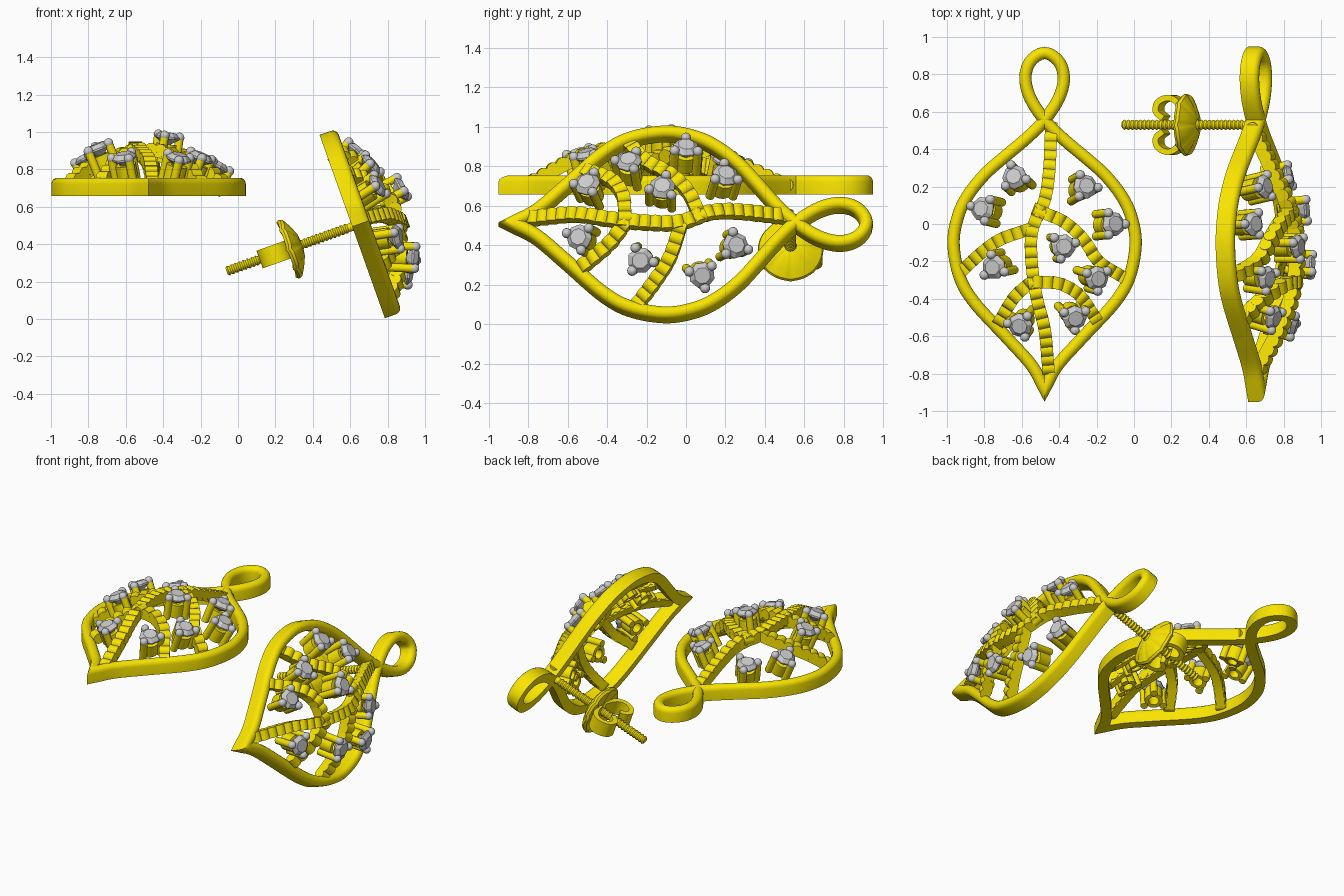
import bpy, bmesh, math
from mathutils import Vector as V, Matrix

if "Cube" in bpy.data.objects:
    bpy.data.objects.remove(bpy.data.objects["Cube"])

gold = bpy.data.materials.new("gold")
gold.diffuse_color = (0.95, 0.78, 0.0, 1)
gold.use_nodes = True
gold.node_tree.nodes["Principled BSDF"].inputs["Base Color"].default_value = gold.diffuse_color
Z = V((0, 0, 1))


def emit(name, bm, M, mat=gold, smooth=True):
    """Turn a bmesh in leaf coordinates into a placed object."""
    bmesh.ops.remove_doubles(bm, verts=bm.verts[:], dist=1e-5)
    bm.transform(M)
    bmesh.ops.recalc_face_normals(bm, faces=bm.faces[:])
    for f in bm.faces:
        f.smooth = smooth
    for e in bm.edges:
        if len(e.link_faces) == 2 and e.calc_face_angle(0) > 0.65:
            e.smooth = False
    me = bpy.data.meshes.new(name)
    bm.to_mesh(me)
    bm.free()
    if mat:
        me.materials.append(mat)
    ob = bpy.data.objects.new(name, me)
    bpy.context.collection.objects.link(ob)


def spline(ctrl, step):
    """Catmull-Rom through the points, resampled at even spacing."""
    p = [V(c) for c in ctrl]
    p = [2 * p[0] - p[1]] + p + [2 * p[-1] - p[-2]]
    fine = []
    for a, b, c, d in zip(p, p[1:], p[2:], p[3:]):
        for i in range(24):
            t = i / 24
            fine.append(0.5 * (2 * b + (c - a) * t + (2 * a - 5 * b + 4 * c - d) * t * t
                               + (3 * b - a - 3 * c + d) * t ** 3))
    fine.append(p[-2])
    length = sum((b - a).length for a, b in zip(fine, fine[1:]))
    n = max(2, round(length / step))
    out, run, k = [fine[0]], 0, 1
    for a, b in zip(fine, fine[1:]):
        seg = (b - a).length
        while k < n and run + seg >= k * length / n:
            out.append(a.lerp(b, (k * length / n - run) / seg))
            k += 1
        run += seg
    return out + [fine[-1]]


def frames(pts, ref):
    """Position, tangent, sideways and up vector along a path."""
    for i, p in enumerate(pts):
        t = (pts[min(i + 1, len(pts) - 1)] - pts[max(i - 1, 0)]).normalized()
        lat = t.cross(ref).normalized()
        yield p, t, lat, lat.cross(t)


def sweep(bm, pts, prof, ref=Z, tip=False):
    rings = []
    for i, (p, t, lat, up) in enumerate(frames(pts, ref)):
        if tip and i in (0, len(pts) - 1):      # mitred point of the leaf
            lat = V((0, -1, 0)) / max(0.45, -lat.y)
        rings.append([bm.verts.new(p + lat * a + up * b) for a, b in prof])
    n = len(prof)
    for r, s in zip(rings, rings[1:]):
        for j in range(n):
            bm.faces.new((r[j], r[(j + 1) % n], s[(j + 1) % n], s[j]))
    if not tip:
        bm.faces.new(rings[0])
        bm.faces.new(rings[-1])


def lathe(bm, prof, n, M, closed=False, flute=0):
    rings = []
    for r, z in prof:
        ring = []
        for k in range(n):
            a = math.tau * k / n
            dz = flute * r * max(0, math.cos(8 * a)) ** 4
            ring.append(bm.verts.new(M @ V((r * math.cos(a), r * math.sin(a), z - dz))))
        rings.append(ring)
    pairs = list(zip(rings, rings[1:])) + ([(rings[-1], rings[0])] if closed else [])
    for r, s in pairs:
        for k in range(n):
            bm.faces.new((r[k], r[(k + 1) % n], s[(k + 1) % n], s[k]))
    if not closed:
        bm.faces.new(rings[0])
        bm.faces.new(rings[-1])


def dome(u, v):
    """Height of the veins: arched along the leaf, falling to the frame."""
    half = max(.15, .48 * (1 - abs((v + .1) / .78) ** 1.5))
    return 0.22 * max(0, 1 - ((v + .17) / .64) ** 2) * max(0, 1 - (abs(u) / half) ** 1.6)


# half of the outline: tip, leaf side, crossing, hanging loop
HALF = [(0, -.88), (.07, -.755), (.2, -.61), (.375, -.42), (.455, -.28), (.487, -.1),
        (.46, .05), (.405, .16), (.32, .265), (.225, .35), (.1, .455), (.005, .55), (-.075, .67),
        (-.103, .78), (-.075, .87), (0, .915)]
VEINS = [
    [(.035, .51), (.025, .29), (0, .13), (-.065, -.03), (-.07, -.19), (-.045, -.38), (0, -.565), (.02, -.77)],
    [(-.09, -.03), (-.24, -.085), (-.35, -.165), (-.43, -.24)],
    [(-.03, .07), (.105, .01), (.21, -.085), (.29, -.2), (.42, -.285)],
    [(-.04, -.31), (.08, -.32), (.185, -.38), (.27, -.5)],
    [(-.07, -.31), (-.16, -.39), (-.235, -.51)]]
STONES = [(-.16, .25, .12), (-.33, .08, .15), (-.27, -.23, .205), (-.13, -.54, .155), (.217, .2, .12),
          (.367, 0, .11), (.1, -.12, .265), (.278, -.29, .155), (.16, -.5, .15)]


def earring(side, M):
    # rounded-top outer frame with its loop
    bm = bmesh.new()
    path = HALF + [(-x, y) for x, y in HALF[-2::-1]]
    prof = [(-.033, -.047), (.033, -.047)] + [
        (.033 * math.cos(a * math.pi / 8), .017 + .033 * math.sin(a * math.pi / 8)) for a in range(9)]
    sweep(bm, spline([(x, y, 0) for x, y in path], .025), prof, tip=True)
    emit(side + "_frame", bm, M)

    # arched veins: flat strip below, row of crosswise beads on top
    strip, beads = bmesh.new(), bmesh.new()
    for vein in VEINS:
        pts = spline([(u, v, dome(u, v)) for u, v in vein], .056)
        sweep(strip, pts, [(-.028, -.04), (.028, -.04), (.028, .01), (-.028, .01)])
        for p, t, lat, up in frames(pts, Z):
            R = Matrix((t, up, lat)).transposed().to_4x4()
            lathe(beads, [(.035, -.033), (.035, .033)], 14, Matrix.Translation(p) @ R)
    emit(side + "_vein_strips", strip, M)
    emit(side + "_vein_beads", beads, M)

    # stones in three-prong settings leaning outwards
    settings, gems, tips = bmesh.new(), bmesh.new(), bmesh.new()
    for i, (u, v, w) in enumerate(STONES):
        axis = V((1.5 * u, .65 * (v + .1), 1)).normalized()
        S = (Matrix.Translation((u, v, w)) @ axis.to_track_quat('Z', 'Y').to_matrix().to_4x4()
             @ Matrix.Rotation(i * .5, 4, 'Z'))
        lathe(gems, [(0, -.05), (.067, -.004), (.067, .006), (.042, .028), (0, .028)], 8, S)
        lathe(settings, [(.056, -.125), (.056, -.035), (.032, -.035), (.032, -.125)], 16, S, closed=True)
        for k in range(3):
            a = math.tau * k / 3
            P = S @ Matrix.Translation((.068 * math.cos(a), .068 * math.sin(a), 0))
            lathe(settings, [(.023, -.135), (.023, .005)], 12, P)
            bmesh.ops.create_uvsphere(tips, u_segments=12, v_segments=8, radius=.026,
                                      matrix=P @ Matrix.Translation((0, 0, .01)))
    emit(side + "_stone_settings", settings, M)
    emit(side + "_stones", gems, M, None, False)
    emit(side + "_prong_tips", tips, M, None)


left = Matrix.Translation((-.478, 0, .705))
s, c = math.sin(math.radians(19.6)), math.cos(math.radians(19.6))
right = Matrix(((-s, 0, c, .655), (0, 1, 0, 0), (c, 0, s, .51), (0, 0, 0, 1)))   # tilted mirror twin
earring("left", left)
earring("right", right)

# threaded post of the right earring
at = Matrix.Translation((0, .53, 0))
bm = bmesh.new()
thread = [(.021 if k % 2 else .028, -.75 + k * .0115) for k in range(60)]
lathe(bm, [(.018, -.76)] + thread + [(.024, -.05), (.024, 0)], 16, at)
emit("post", bm, right)

# fluted disc of the clutch
bm = bmesh.new()
lathe(bm, [(.03, -.333), (.065, -.338), (.12, -.362), (.16, -.385), (.166, -.4),
           (.155, -.415), (.1, -.408), (.03, -.4)], 64, at, closed=True, flute=.05)
emit("clutch_disc", bm, right)

# curled clutch wings gripping the post
bm = bmesh.new()
for m in (1, -1):
    curl = [(0, .53 + m * v, w) for v, w in
            [(.02, -.40), (.07, -.41), (.125, -.44), (.145, -.49), (.12, -.545), (.07, -.555), (.035, -.515)]]
    sweep(bm, spline(curl, .015), [(-.016, -.05), (.016, -.05), (.016, .05), (-.016, .05)], V((1, 0, 0)))
emit("clutch_wings", bm, right)
